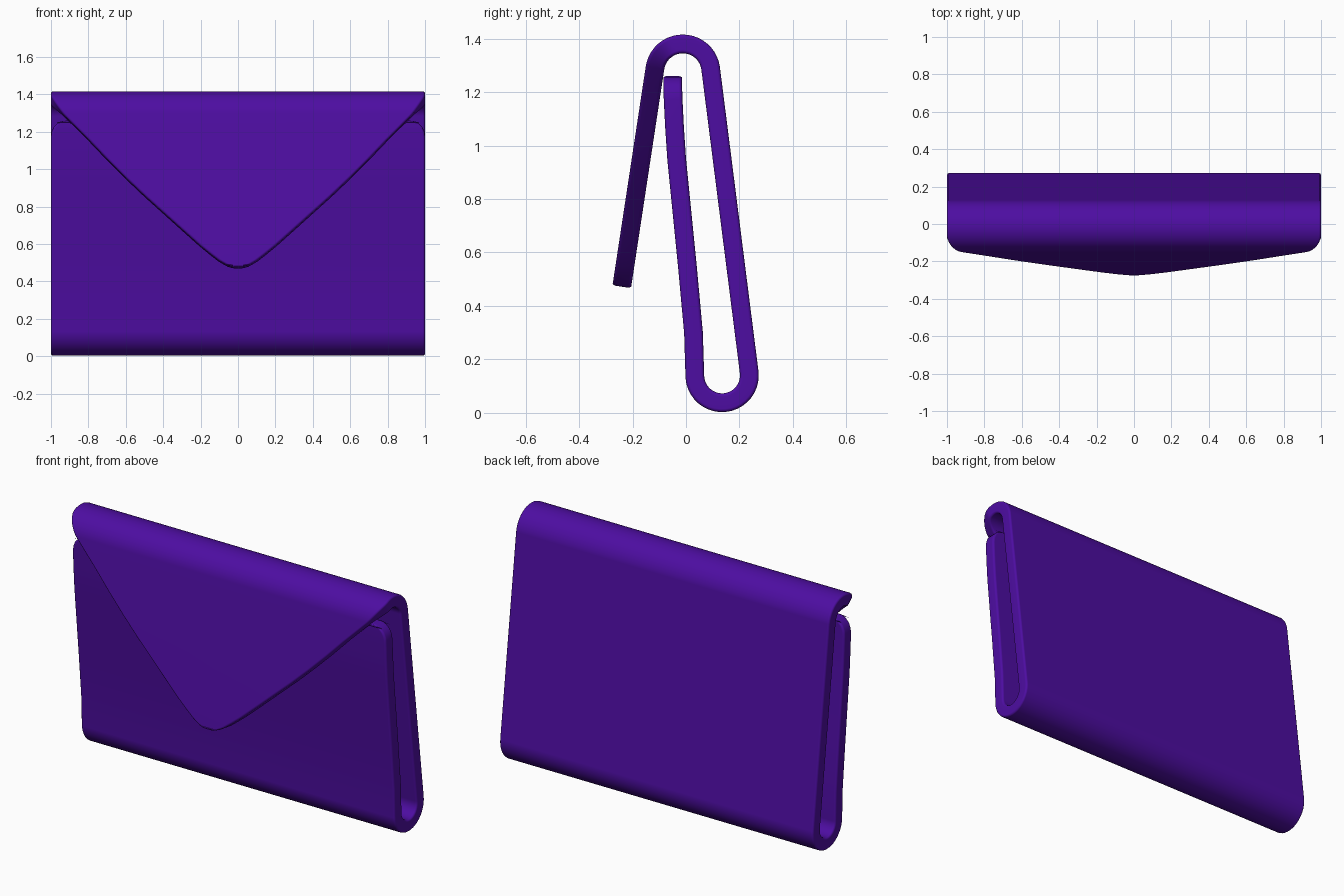
import bpy, bmesh
from math import cos, sin, radians

old = bpy.data.objects.get("Cube")
if old:
    bpy.data.objects.remove(old, do_unlink=True)

purple = bpy.data.materials.new("deep purple")
purple.use_nodes = True
colour = (0.075, 0.004, 0.36, 1)
purple.diffuse_color = colour
purple.node_tree.nodes["Principled BSDF"].inputs["Base Color"].default_value = colour

THICKNESS = 0.07


def arc(cy, cz, r, start, end, steps, width):
    """Rows (y, z, half width) around a fold; width is a function of the angle."""
    rows = []
    for i in range(steps + 1):
        a = start + (end - start) * i / steps
        rows.append((cy + r * cos(radians(a)), cz + r * sin(radians(a)), width(a)))
    return rows


# Front panel, from its rounded top corners down
rows = [(-0.050, 1.26, 0.91), (-0.050, 1.256, 0.94), (-0.050, 1.245, 0.965),
        (-0.050, 1.225, 0.985), (-0.049, 1.20, 0.996), (-0.048, 1.17, 1.0),
        (-0.043, 1.07, 1.0), (-0.035, 0.95, 1.0), (0.005, 0.55, 1.0), (0.028, 0.30, 1.0)]

# Bottom fold, then the back panel up to the top fold, narrowing into the flap
rows += arc(0.135, 0.14, 0.102, 183, 368, 20, lambda a: 1.0)
rows += arc(-0.012, 1.275, 0.105, 8, 172, 20,
            lambda a: 1.0 - 0.065 * max(0, (a - 115) / 57) ** 1.5)

# Pointed flap with a rounded tip, lying on a sloping plane
outline = [(1.22, 0.865), (1.155, 0.80), (1.05, 0.70), (0.95, 0.60), (0.855, 0.50),
           (0.765, 0.40), (0.675, 0.30), (0.59, 0.205), (0.545, 0.15), (0.51, 0.105),
           (0.488, 0.068), (0.476, 0.038), (0.472, 0.015)]
rows += [(-0.116 - 0.152 * (1.29 - z), z, w) for z, w in outline]

# One folded sheet, a single quad wide
bm = bmesh.new()
pairs = [(bm.verts.new((-w, y, z)), bm.verts.new((w, y, z))) for y, z, w in rows]
for (a, b), (c, d) in zip(pairs, pairs[1:]):
    bm.faces.new((a, b, d, c))
bmesh.ops.recalc_face_normals(bm, faces=bm.faces)
mesh = bpy.data.meshes.new("folded_envelope")
bm.to_mesh(mesh)
bm.free()
mesh.materials.append(purple)
envelope = bpy.data.objects.new("folded_envelope", mesh)
bpy.context.collection.objects.link(envelope)

# Give the sheet its thickness and soft rims
solid = envelope.modifiers.new("thickness", 'SOLIDIFY')
solid.thickness = THICKNESS
solid.offset = 0
solid.use_even_offset = True
bevel = envelope.modifiers.new("soft_rims", 'BEVEL')
bevel.width = 0.012
bevel.segments = 3
bevel.limit_method = 'ANGLE'
bevel.angle_limit = radians(50)
bevel.use_clamp_overlap = False

bpy.context.view_layer.objects.active = envelope
envelope.select_set(True)
bpy.ops.object.shade_smooth_by_angle(angle=radians(40))
normals = envelope.modifiers.new("even_shading", 'WEIGHTED_NORMAL')
normals.keep_sharp = True
